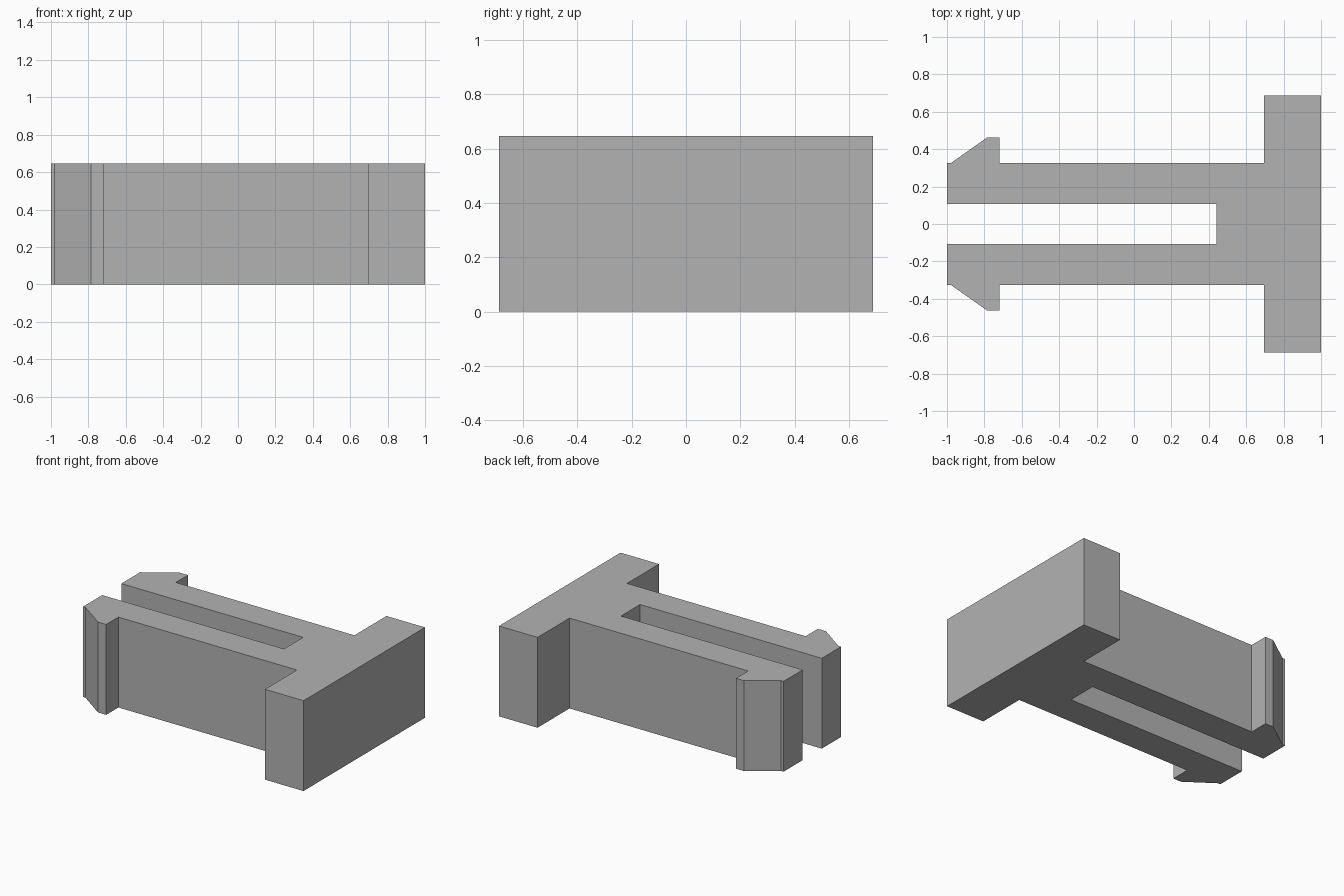
import bpy
import bmesh

HEIGHT = 0.647

cube = bpy.data.objects.get("Cube")
if cube:
    bpy.data.objects.remove(cube, do_unlink=True)

# Plain grey plastic
grey = bpy.data.materials.new("grey_plastic")
grey.use_nodes = True
colour = (0.45, 0.45, 0.45, 1.0)
grey.diffuse_color = colour
grey.node_tree.nodes["Principled BSDF"].inputs["Base Color"].default_value = colour

# Half outline: slot end, prong, barbed tip, shoulder, head
half = [
    (0.44, 0.108), (-1.0, 0.108), (-1.0, 0.325), (-0.98, 0.325),
    (-0.785, 0.463), (-0.72, 0.463), (-0.72, 0.325),
    (0.695, 0.325), (0.695, 0.687), (1.0, 0.687),
]
outline = half + [(x, -y) for x, y in reversed(half)]

# Extrude the whole symmetric outline upwards
bm = bmesh.new()
base = bm.faces.new([bm.verts.new((x, y, 0)) for x, y in outline])
result = bmesh.ops.extrude_face_region(bm, geom=[base], use_keep_orig=True)
top = [v for v in result["geom"] if isinstance(v, bmesh.types.BMVert)]
bmesh.ops.translate(bm, verts=top, vec=(0, 0, HEIGHT))
bmesh.ops.recalc_face_normals(bm, faces=bm.faces[:])

mesh = bpy.data.meshes.new("snap_clip")
bm.to_mesh(mesh)
bm.free()
mesh.materials.append(grey)
clip = bpy.data.objects.new("snap_clip", mesh)
bpy.context.collection.objects.link(clip)
